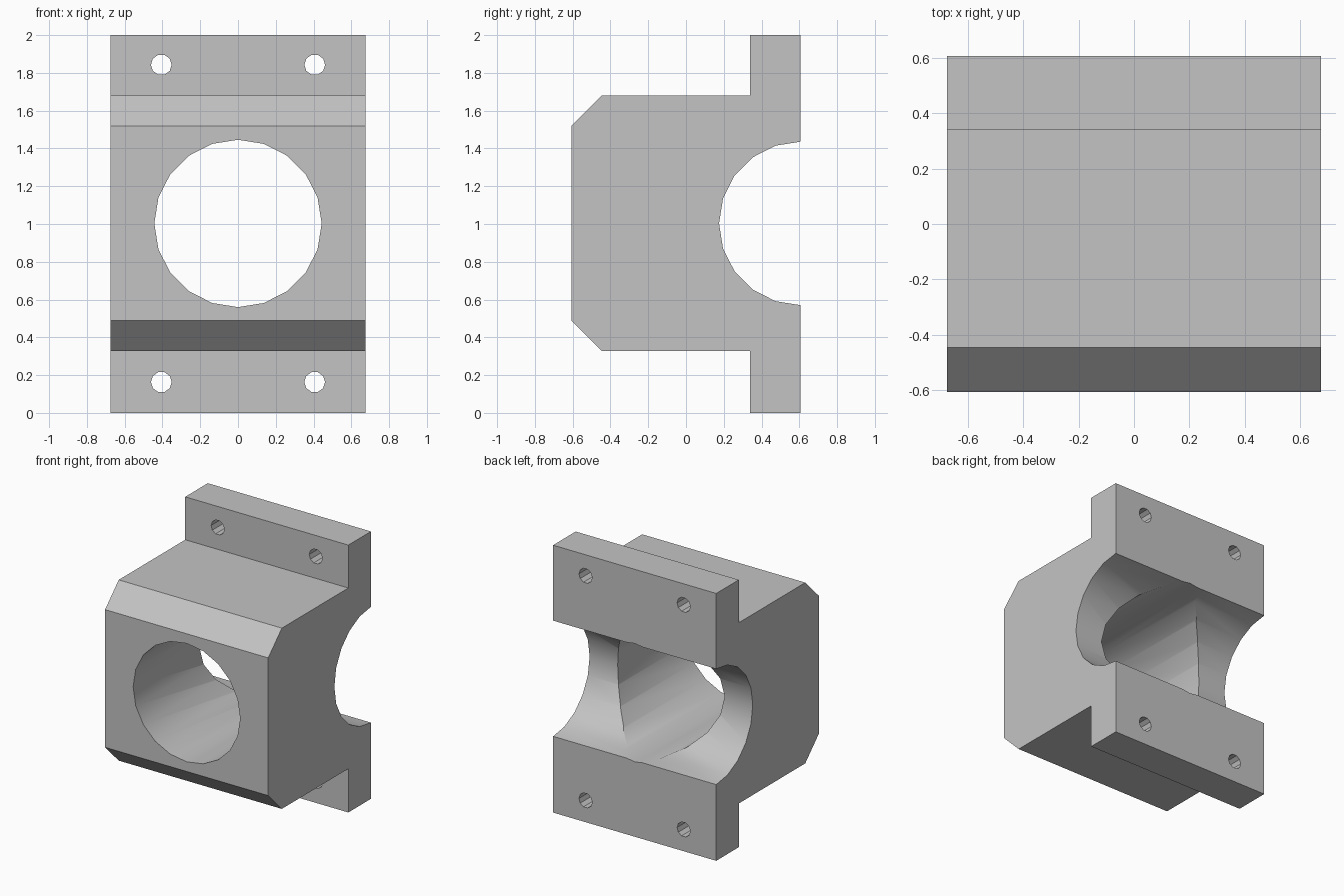
import bpy, bmesh, math
from mathutils import Vector

cube = bpy.data.objects.get("Cube")
if cube:
    bpy.data.objects.remove(cube, do_unlink=True)

grey = bpy.data.materials.new("plain grey")
grey.use_nodes = True
colour = (0.55, 0.55, 0.55, 1)
grey.diffuse_color = colour
grey.node_tree.nodes["Principled BSDF"].inputs["Base Color"].default_value = colour


def prism(name, outline, direction):
    """Extrude a flat outline along a direction into a closed solid."""
    bm = bmesh.new()
    face = bm.faces.new([bm.verts.new(p) for p in outline])
    top = bmesh.ops.extrude_face_region(bm, geom=[face])["geom"]
    verts = [v for v in top if isinstance(v, bmesh.types.BMVert)]
    bmesh.ops.translate(bm, verts=verts, vec=direction)
    bmesh.ops.recalc_face_normals(bm, faces=bm.faces)
    mesh = bpy.data.meshes.new(name)
    bm.to_mesh(mesh)
    bm.free()
    mesh.materials.append(grey)
    obj = bpy.data.objects.new(name, mesh)
    bpy.context.collection.objects.link(obj)
    return obj


def ring(radius, sides):
    return [(radius * math.cos(2 * math.pi * i / sides),
             radius * math.sin(2 * math.pi * i / sides)) for i in range(sides)]


HALF_X, MID = 0.675, 1.003

# Block with chamfered front edges and two mounting flanges, as a side profile
profile = [(0.607, 0), (0.607, 2), (0.34, 2), (0.34, 1.679), (-0.446, 1.679),
           (-0.607, 1.518), (-0.607, 0.488), (-0.446, 0.327), (0.34, 0.327), (0.34, 0)]
block = prism("bearing_block", [(-HALF_X, y, z) for y, z in profile], Vector((2 * HALF_X, 0, 0)))

# Front-to-back bore, sideways half-round channel, four screw holes
cutters = [
    prism("bore_cutter", [(a, -1, MID + b) for a, b in ring(0.443, 20)], Vector((0, 2, 0))),
    prism("channel_cutter", [(-1, 0.608 + a, MID + b) for a, b in ring(0.433, 20)], Vector((2, 0, 0))),
]
for x in (-0.406, 0.406):
    for z in (0.163, 1.843):
        cutters.append(prism("screw_hole_cutter",
                             [(x + a, 0.1, z + b) for a, b in ring(0.055, 10)], Vector((0, 1, 0))))

bpy.context.view_layer.objects.active = block
for cutter in cutters:
    cut = block.modifiers.new(cutter.name, "BOOLEAN")
    cut.operation = "DIFFERENCE"
    cut.solver = "EXACT"
    cut.object = cutter
    bpy.ops.object.modifier_apply(modifier=cut.name)
for cutter in cutters:
    bpy.data.objects.remove(cutter, do_unlink=True)

# Smooth bores, sharp block edges
bpy.ops.object.select_all(action="DESELECT")
block.select_set(True)
bpy.ops.object.shade_smooth_by_angle(angle=math.radians(30))
